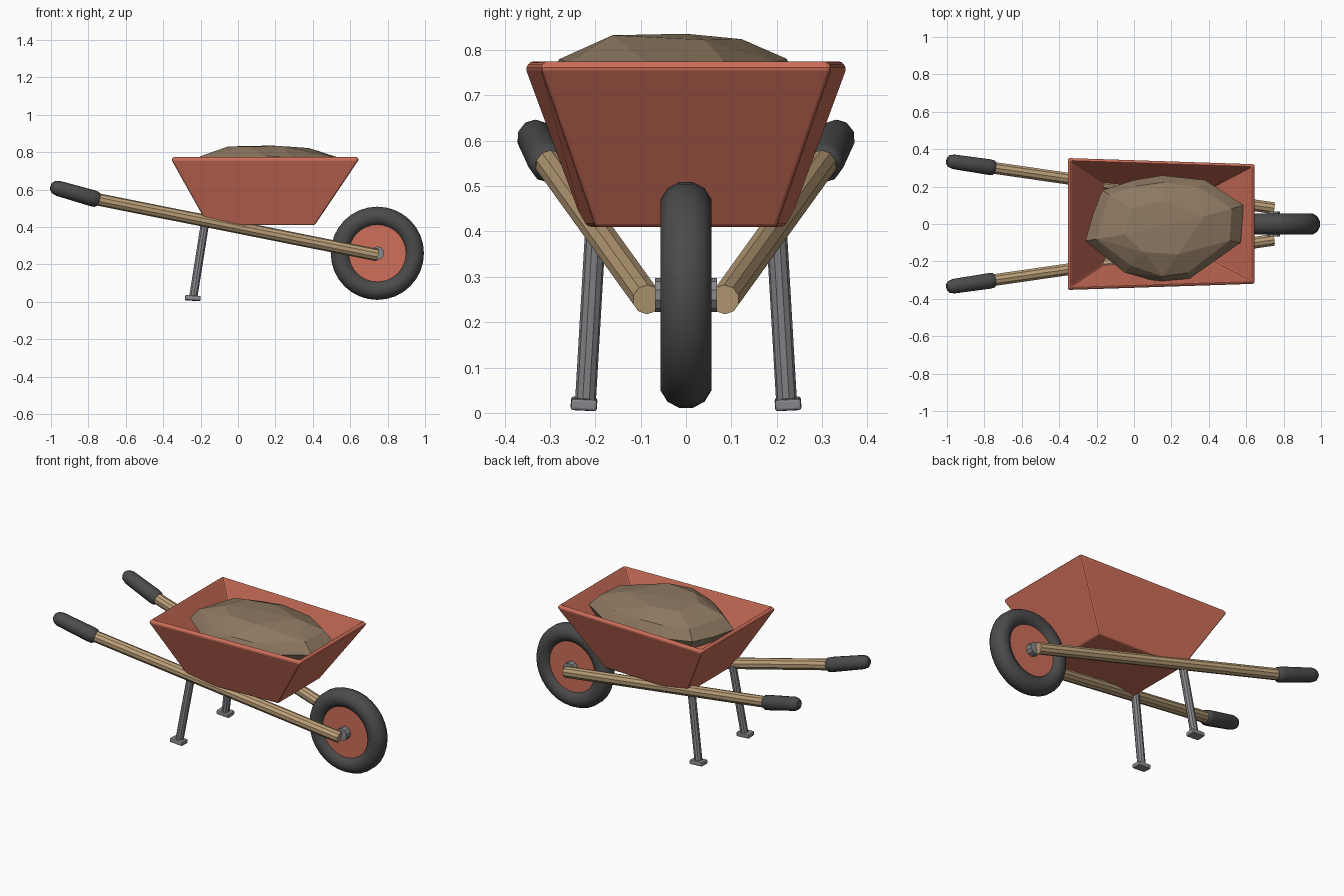
import bpy, bmesh, math, random
from mathutils import Vector

if "Cube" in bpy.data.objects:
    bpy.data.objects.remove(bpy.data.objects["Cube"])

random.seed(4)


def mat(name, rgb):
    m = bpy.data.materials.new(name)
    m.diffuse_color = (*rgb, 1)
    m.use_nodes = True
    m.node_tree.nodes["Principled BSDF"].inputs["Base Color"].default_value = m.diffuse_color
    return m


RED = mat("red_paint", (0.62, 0.16, 0.10))
WOOD = mat("wood", (0.50, 0.35, 0.19))
RUBBER = mat("rubber", (0.07, 0.07, 0.07))
STEEL = mat("steel", (0.25, 0.25, 0.27))
SOIL = mat("soil", (0.27, 0.19, 0.12))


def finish(name, bm, material, smooth=None):
    bmesh.ops.recalc_face_normals(bm, faces=bm.faces)
    me = bpy.data.meshes.new(name)
    bm.to_mesh(me)
    bm.free()
    ob = bpy.data.objects.new(name, me)
    bpy.context.collection.objects.link(ob)
    me.materials.append(material)
    if smooth:
        bpy.ops.object.select_all(action='DESELECT')
        ob.select_set(True)
        bpy.context.view_layer.objects.active = ob
        bpy.ops.object.shade_smooth_by_angle(angle=math.radians(smooth))
    return ob


def rod(name, a, b, profile, sides, material, smooth=None):
    """Lathe along a->b; profile = (fraction, radius) pairs, capped at both ends."""
    a, b = Vector(a), Vector(b)
    q = (b - a).to_track_quat('Z', 'Y')
    bm = bmesh.new()
    rings = []
    for t, r in profile:
        angles = [2 * math.pi * (i + 0.5) / sides for i in range(sides)]
        rings.append([bm.verts.new(a.lerp(b, t) + q @ Vector((r * math.cos(w), r * math.sin(w), 0)))
                      for w in angles])
    for lo, hi in zip(rings, rings[1:]):
        for i in range(sides):
            j = (i + 1) % sides
            bm.faces.new((lo[i], lo[j], hi[j], hi[i]))
    bm.faces.new(rings[0])
    bm.faces.new(rings[-1])
    return finish(name, bm, material, smooth)


# Tray: open tapered box with wall thickness and softened edges
bm = bmesh.new()
bottom = [bm.verts.new(p) for p in ((-0.16, -0.225, 0.41), (0.41, -0.20, 0.41),
                                    (0.41, 0.20, 0.41), (-0.16, 0.225, 0.41))]
top = [bm.verts.new(p) for p in ((-0.357, -0.355, 0.762), (0.647, -0.322, 0.762),
                                 (0.647, 0.322, 0.762), (-0.357, 0.355, 0.762))]
bm.faces.new(bottom[::-1])
for i in range(4):
    j = (i + 1) % 4
    bm.faces.new((bottom[i], bottom[j], top[j], top[i]))
tray = finish("tray", bm, RED)
solid = tray.modifiers.new("walls", 'SOLIDIFY')
solid.thickness = 0.022
solid.offset = -1
solid.use_even_offset = True
solid.use_rim = True
bevel = tray.modifiers.new("soft_edges", 'BEVEL')
bevel.width = 0.008
bevel.segments = 2

# Soil load: faceted hull through jittered copies of one outline
outline = [(-0.26, -0.09), (-0.22, 0.05), (-0.17, 0.18), (0.0, 0.235), (0.15, 0.26), (0.38, 0.235),
           (0.585, 0.10), (0.57, -0.10), (0.30, -0.29), (0.15, -0.315), (-0.05, -0.26)]
bm = bmesh.new()
for scale, z in ((0.55, 0.585), (0.87, 0.645), (1.0, 0.71), (0.88, 0.775), (0.52, 0.828)):
    for x, y in outline[::2] if scale < 0.6 else outline:
        s = scale if scale == 1 else scale * random.uniform(0.95, 1.04)
        bm.verts.new((0.16 + (x - 0.16) * s, -0.02 + (y + 0.02) * s, z + random.uniform(-0.006, 0.006)))
bm.verts.new((0.18, 0.0, 0.836))
hull = bmesh.ops.convex_hull(bm, input=bm.verts)
bmesh.ops.delete(bm, geom=[v for v in bm.verts if not v.link_faces], context='VERTS')
finish("soil_load", bm, SOIL)

# Tyre: lathed round section about the wheel axis
HUB = Vector((0.745, 0, 0.26))
bm = bmesh.new()
N, M = 32, 12
rings = []
for i in range(N):
    u = 2 * math.pi * i / N
    ring = []
    for k in range(M):
        v = 2 * math.pi * (k + 0.5) / M
        r = 0.197 + 0.054 * math.cos(v)
        ring.append(bm.verts.new(HUB + Vector((r * math.cos(u), 0.058 * math.sin(v), r * math.sin(u)))))
    rings.append(ring)
for i in range(N):
    a, b = rings[i], rings[(i + 1) % N]
    for k in range(M):
        n = (k + 1) % M
        bm.faces.new((a[k], a[n], b[n], b[k]))
finish("tyre", bm, RUBBER, 40)

# Wheel disc and axle hub
across = Vector((0, 1, 0))
rod("wheel_disc", HUB - across * 0.03, HUB + across * 0.03, [(0, 0.16), (1, 0.16)], 32, RED, 30)
rod("axle_hub", HUB - across * 0.068, HUB + across * 0.068, [(0, 0.037), (1, 0.037)], 10, STEEL, 30)

# Paired parts on either side
for side, s in (("right", -1), ("left", 1)):
    rod(f"{side}_handle", (0.745, s * 0.085, 0.25), (-0.80, s * 0.307, 0.558),
        [(0, 0.033), (1, 0.033)], 10, WOOD, 30)
    rod(f"{side}_grip", (-0.745, s * 0.30, 0.545), (-1.0, s * 0.338, 0.618),
        [(0, 0.033), (0.04, 0.042), (0.14, 0.044), (0.85, 0.041), (0.95, 0.033), (1, 0.018)],
        10, RUBBER, 40)
    rod(f"{side}_leg", (-0.175, s * 0.198, 0.43), (-0.24, s * 0.222, 0.02),
        [(0, 0.023), (1, 0.023)], 10, STEEL, 30)
    bm = bmesh.new()
    bmesh.ops.create_cube(bm, size=1)
    foot = finish(f"{side}_foot", bm, STEEL)
    foot.scale = (0.084, 0.058, 0.026)
    foot.location = (-0.242, s * 0.225, 0.02)
    foot.rotation_euler = (s * 0.05, 0.06, 0)
    bpy.ops.object.select_all(action='DESELECT')
    foot.select_set(True)
    bpy.context.view_layer.objects.active = foot
    bpy.ops.object.transform_apply(location=False, rotation=False, scale=True)
    bevel = foot.modifiers.new("soft_edges", 'BEVEL')
    bevel.width = 0.006
    bevel.segments = 2
